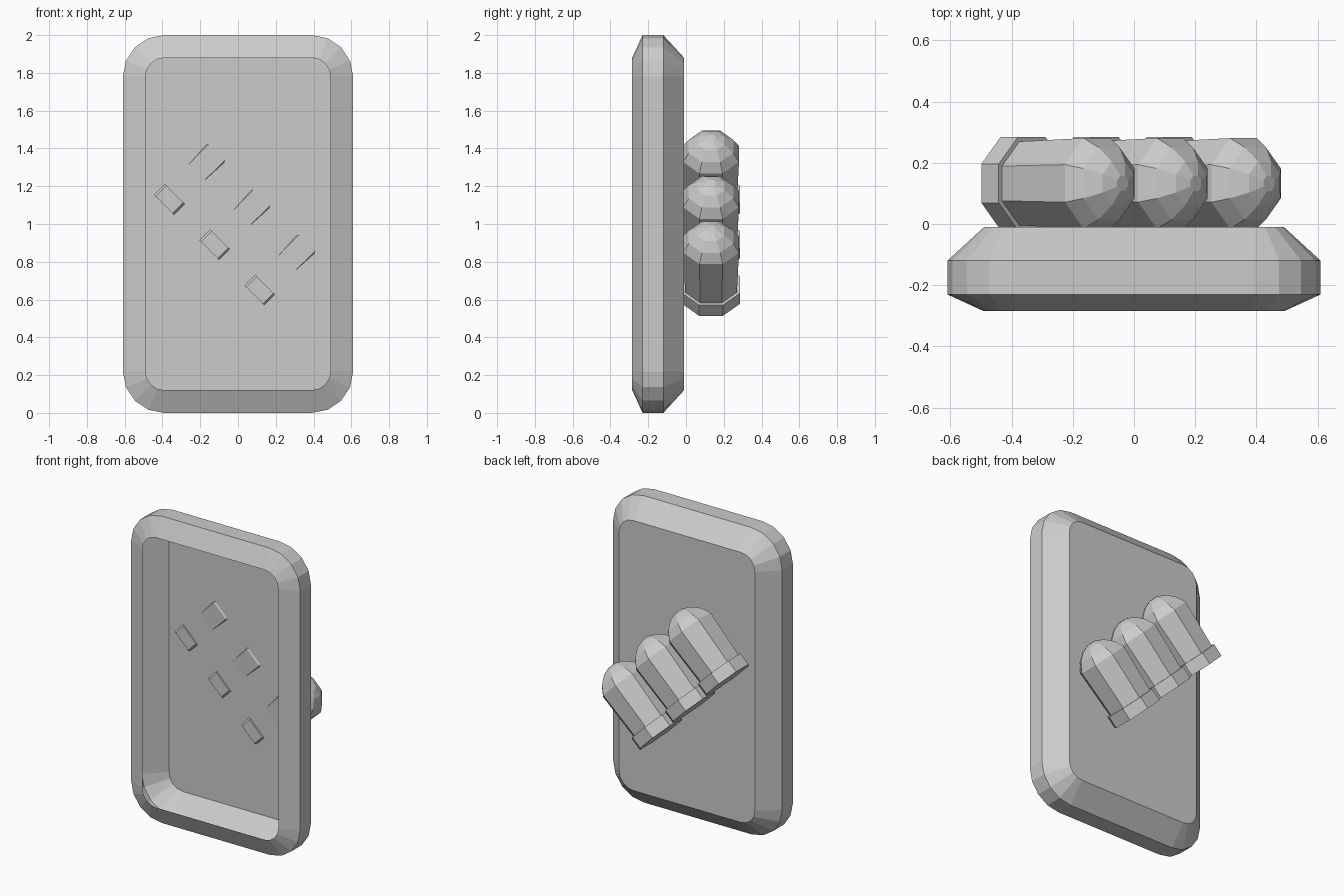
import bpy, bmesh, math
from mathutils import Vector

if "Cube" in bpy.data.objects:
    bpy.data.objects.remove(bpy.data.objects["Cube"])


def loft(name, rings, cap_start, cap_end):
    """Join equal-length point rings into one flat-shaded mesh."""
    bm = bmesh.new()
    rows = [[bm.verts.new(p) for p in ring] for ring in rings]
    n = len(rows[0])
    for a, b in zip(rows, rows[1:]):
        for i in range(n):
            j = (i + 1) % n
            bm.faces.new((a[i], a[j], b[j], b[i]))
    if cap_start:
        bm.faces.new(rows[0][::-1])
    if cap_end:
        bm.faces.new(rows[-1])
    bmesh.ops.recalc_face_normals(bm, faces=bm.faces[:])
    mesh = bpy.data.meshes.new(name)
    bm.to_mesh(mesh)
    bm.free()
    obj = bpy.data.objects.new(name, mesh)
    bpy.context.collection.objects.link(obj)
    return obj


def rounded_rect(y, radius, segments=4):
    """Rounded rectangle in the xz plane; all sizes share corner centres."""
    points = []
    for k, (sx, sz) in enumerate(((1, 1), (-1, 1), (-1, -1), (1, -1))):
        for i in range(segments + 1):
            a = math.radians(90 * (k + i / segments))
            points.append((0.39 * sx + radius * math.cos(a), y,
                           1 + 0.78 * sz + radius * math.sin(a)))
    return points


# Backing plate: hollow shell, open at the front
loft("backing_plate",
     [rounded_rect(y, r) for y, r in ((-0.285, 0.10), (-0.23, 0.22),
                                      (-0.12, 0.22), (-0.01, 0.10))],
     False, True)

# Bullets lie diagonally on the back of the plate
AXIS = Vector((1, 0, 1)).normalized()
SIDE = Vector((1, 0, -1)).normalized()
UP = Vector((0, 1, 0))


def octagon(centre, s, apothem):
    r = apothem / math.cos(math.pi / 8)
    return [centre + AXIS * s
            + SIDE * r * math.cos((i + 0.5) * math.pi / 4)
            + UP * r * math.sin((i + 0.5) * math.pi / 4) for i in range(8)]


# Distance along the axis and half-width: rim, tapered body, domed nose
profile = [(-0.04, 0.1525), (0.04, 0.1525), (0.04, 0.137), (0.342, 0.148),
           (0.397, 0.118), (0.44, 0.072), (0.46, 0.025)]

for n in range(3):
    centre = Vector((-0.3625 + 0.239 * n, 0.1325, 1.13 - 0.24 * n))
    loft(f"bullet_{n + 1}", [octagon(centre, s, a) for s, a in profile],
         True, True)
